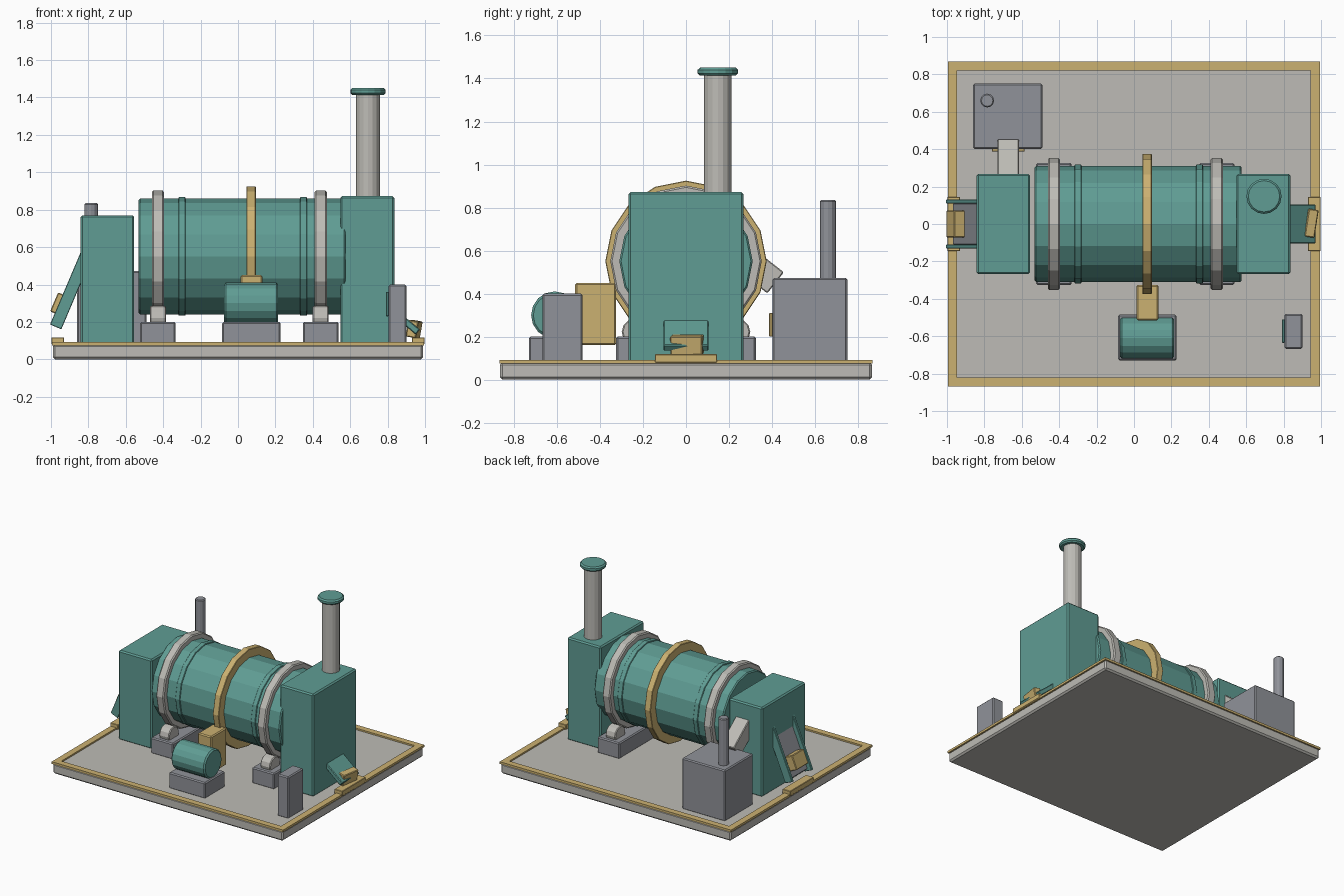
import bpy, math
from mathutils import Vector

if "Cube" in bpy.data.objects:
    bpy.data.objects.remove(bpy.data.objects["Cube"])


def material(name, color):
    m = bpy.data.materials.new(name)
    m.diffuse_color = (*color, 1)
    m.use_nodes = True
    m.node_tree.nodes["Principled BSDF"].inputs["Base Color"].default_value = m.diffuse_color
    return m


TEAL = material("teal paint", (0.115, 0.335, 0.295))
YELLOW = material("ochre paint", (0.60, 0.44, 0.165))
LIGHT = material("light grey", (0.51, 0.50, 0.465))
DARK = material("dark grey", (0.28, 0.29, 0.32))


def finish(o, name, mat, bevel):
    o.name = name
    o.data.materials.append(mat)
    if bevel:
        b = o.modifiers.new("bevel", 'BEVEL')
        b.width = bevel
        b.segments = 1
        b.limit_method = 'ANGLE'
        b.angle_limit = math.radians(40)
    return o


def block(name, x, y, z, mat, bevel=0.008):
    """Box from its (low, high) range on each axis."""
    c = [(a + b) / 2 for a, b in (x, y, z)]
    return slab(name, c, [b - a for a, b in (x, y, z)], mat, bevel=bevel)


def slab(name, centre, size, mat, rot=(0, 0, 0), bevel=0.005):
    bpy.ops.mesh.primitive_cube_add(size=1, location=centre, rotation=rot)
    o = bpy.context.object
    for v in o.data.vertices:
        v.co = Vector(a * b for a, b in zip(v.co, size))
    return finish(o, name, mat, bevel)


def cylinder(name, centre, radius, length, mat, axis='Z', sides=16, bevel=0.006):
    rot = (0, math.pi / 2, 0) if axis == 'X' else (0, 0, 0)
    bpy.ops.mesh.primitive_cylinder_add(vertices=sides, radius=radius, depth=length,
                                        location=centre, rotation=rot)
    return finish(bpy.context.object, name, mat, bevel)


# Base slab with raised border
block("base_slab", (-0.99, 0.99), (-0.865, 0.865), (0, 0.08), LIGHT, 0.012)
for s, side in ((-1, "near"), (1, "far")):
    block("border_" + side, (-0.995, 0.995), sorted((s * 0.82, s * 0.868)),
          (0.075, 0.092), YELLOW, 0)
for s, side in ((-1, "left"), (1, "right")):
    block("border_" + side, sorted((s * 0.945, s * 0.995)), (-0.82, 0.82),
          (0.075, 0.092), YELLOW, 0)
    block("threshold_" + side, sorted((s * 0.93, s * 0.998)), (-0.145, 0.145),
          (0.08, 0.118), YELLOW, 0.003)

# Rotating drum with seam bands, riding rings and drive ring
AXIS = 0.55
cylinder("drum", (0.022, 0, AXIS), 0.31, 1.106, TEAL, 'X', bevel=0.008)
for x in (-0.30, 0.35):
    cylinder("seam_band", (x, 0, AXIS), 0.317, 0.038, TEAL, 'X', bevel=0.003)
for x in (-0.428, 0.442):
    cylinder("riding_ring", (x, 0, AXIS), 0.352, 0.066, LIGHT, 'X', bevel=0.008)
cylinder("drive_ring", (0.07, 0, AXIS), 0.375, 0.05, YELLOW, 'X', bevel=0.003)

# Roller supports
for x in (-0.428, 0.442):
    block("roller_base", (x - 0.095, x + 0.095), (-0.325, 0.325), (0.075, 0.2), DARK)
    for y in (-0.235, 0.235):
        cylinder("support_roller", (x, y, 0.222), 0.064, 0.085, LIGHT, 'X', 12)

# End housings
block("inlet_housing", (-0.842, -0.555), (-0.268, 0.268), (0.075, 0.77), TEAL, 0.01)
block("outlet_housing", (0.547, 0.836), (-0.268, 0.268), (0.075, 0.872), TEAL, 0.01)

# Exhaust chimney
cylinder("chimney", (0.695, 0.148, 1.14), 0.064, 0.56, LIGHT)
cylinder("chimney_cap", (0.695, 0.148, 1.432), 0.094, 0.036, TEAL, bevel=0.01)

# Drive motor and gearbox
block("motor_base", (-0.085, 0.228), (-0.73, -0.485), (0.075, 0.2), DARK)
cylinder("motor", (0.07, -0.61, 0.30), 0.11, 0.29, TEAL, 'X', 16, 0.01)
block("gearbox", (0.013, 0.13), (-0.515, -0.325), (0.16, 0.45), YELLOW)

# Control cabinet
block("control_cabinet", (0.805, 0.9), (-0.668, -0.48), (0.075, 0.4), DARK)
block("control_panel", (0.79, 0.806), (-0.635, -0.51), (0.23, 0.36), TEAL, 0.003)

# Burner cabinet, its stack and the hot air duct
block("burner_cabinet", (-0.86, -0.49), (0.402, 0.75), (0.075, 0.473), DARK)
cylinder("burner_stack", (-0.785, 0.66, 0.65), 0.037, 0.37, DARK, sides=12)
block("burner_panel", (-0.76, -0.585), (0.387, 0.403), (0.2, 0.31), YELLOW, 0.003)
slab("hot_air_duct", (-0.672, 0.318, 0.527), (0.115, 0.25, 0.125), LIGHT,
     (math.radians(-38), 0, 0))

# Feed chute: sloping floor, side cheeks and feed block
tilt = math.radians(23)
along = Vector((math.sin(tilt), 0, math.cos(tilt)))
out = Vector((-math.cos(tilt), 0, math.sin(tilt)))
mid = Vector((-0.885, 0, 0.385))
slab("feed_chute_floor", mid - out * 0.015, (0.03, 0.225, 0.43), DARK, (0, tilt, 0))
for y in (-0.12, 0.12):
    slab("feed_chute_cheek", mid + Vector((0, y, 0)), (0.066, 0.022, 0.46), TEAL, (0, tilt, 0), 0.003)
slab("feed_block", mid - along * 0.11 + out * 0.025, (0.07, 0.145, 0.11), YELLOW, (0, tilt, 0))

# Discharge chute and block
slab("discharge_chute", (0.885, 0, 0.21), (0.20, 0.21, 0.035), TEAL, (0, math.radians(40), 0))
slab("discharge_block", (0.942, 0.005, 0.162), (0.055, 0.15, 0.09), YELLOW,
     (0, math.radians(10), math.radians(-9)))
